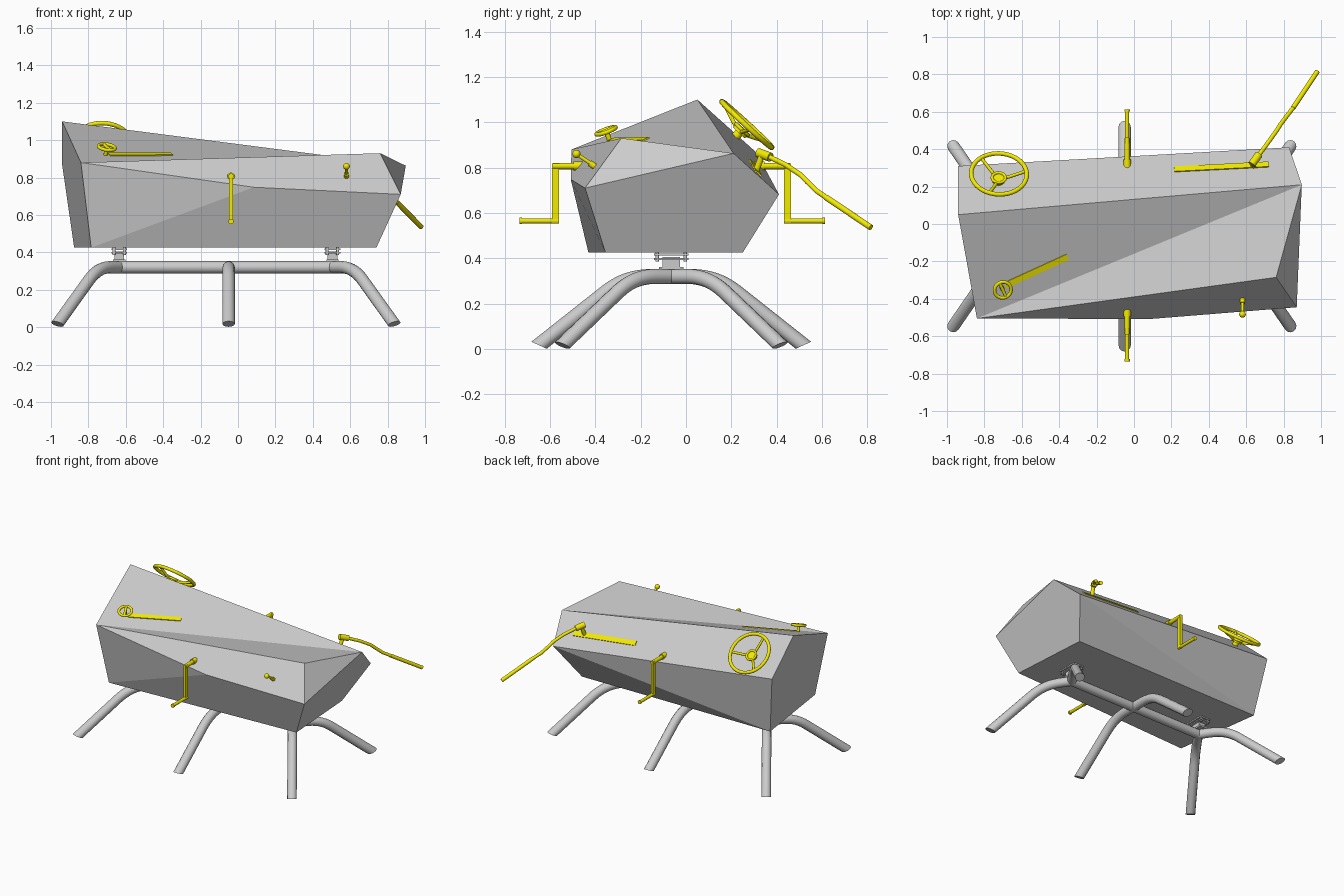
import bpy, bmesh
from math import radians, cos, sin
from mathutils import Vector, Matrix

if "Cube" in bpy.data.objects:
    bpy.data.objects.remove(bpy.data.objects["Cube"])

yellow = bpy.data.materials.new("yellow")
yellow.diffuse_color = (0.9, 0.83, 0.0, 1)
yellow.use_nodes = True
yellow.node_tree.nodes["Principled BSDF"].inputs["Base Color"].default_value = yellow.diffuse_color


def add(name, me, mat=None, smooth=True):
    ob = bpy.data.objects.new(name, me)
    bpy.context.collection.objects.link(ob)
    if mat:
        me.materials.append(mat)
    if smooth:
        me.shade_smooth()
        me.set_sharp_from_angle(angle=radians(35))
    return ob


def from_bm(name, bm, mat=None, smooth=True):
    me = bpy.data.meshes.new(name)
    bm.to_mesh(me)
    bm.free()
    return add(name, me, mat, smooth)


def tube_mesh(pts, r, cyclic=False):
    cu = bpy.data.curves.new("path", 'CURVE')
    cu.dimensions = '3D'
    cu.bevel_depth = r
    cu.bevel_resolution = 4
    cu.use_fill_caps = True
    sp = cu.splines.new('POLY')
    sp.points.add(len(pts) - 1)
    for p, co in zip(sp.points, pts):
        p.co = (*co, 1)
    sp.use_cyclic_u = cyclic
    tmp = bpy.data.objects.new("path", cu)
    bpy.context.collection.objects.link(tmp)
    dg = bpy.context.evaluated_depsgraph_get()
    me = bpy.data.meshes.new_from_object(tmp.evaluated_get(dg))
    bpy.data.objects.remove(tmp)
    bpy.data.curves.remove(cu)
    return me


def tube(name, pts, r, mat=None, cyclic=False):
    return add(name, tube_mesh(pts, r, cyclic), mat)


def box(name, center, size, mat=None, rot=None):
    bm = bmesh.new()
    m = Matrix.Translation(center) @ (rot or Matrix()) @ Matrix.Diagonal((*size, 1))
    bmesh.ops.create_cube(bm, size=1, matrix=m)
    return from_bm(name, bm, mat, False)


def ball(name, co, r, mat):
    bm = bmesh.new()
    bmesh.ops.create_uvsphere(bm, u_segments=16, v_segments=10, radius=r,
                              matrix=Matrix.Translation(co))
    return from_bm(name, bm, mat)


def frame(xdir, n):
    """Rotation with z along n and x close to xdir."""
    y = n.cross(xdir).normalized()
    return Matrix((y.cross(n), y, n)).transposed().to_4x4()


# faceted body
V = {'A': (-.94, .05, 1.10), 'B': (-.84, -.505, .88), 'C': (.76, -.285, .93),
     'D': (.897, .21, .863), 'E': (.87, -.445, .71), 'F': (.085, -.508, .748),
     'G': (-.785, -.43, .425), 'H': (.74, -.355, .425), 'I': (-.876, .24, .425),
     'J': (.70, .25, .425), 'K': (-.94, .31, .867), 'L': (.83, .41, .682)}
V = {k: Vector(v) for k, v in V.items()}
bm = bmesh.new()
bv = {k: bm.verts.new(v) for k, v in V.items()}
for f in "ABD BCD CED AKLD BFEC BGF FGHE EHJLD KIL LIJ ABGIK GIJH".split():
    bm.faces.new([bv[c] for c in f])
bmesh.ops.recalc_face_normals(bm, faces=bm.faces)
from_bm("body", bm, None, False)


def plane(a, b, c):
    """Upward normal of a body face and a lookup of its points by x, y."""
    n = (V[b] - V[a]).cross(V[c] - V[a]).normalized()
    n = n if n.z > 0 else -n
    o = V[a]
    return n, lambda x, y: Vector((x, y, o.z - (n.x * (x - o.x) + n.y * (y - o.y)) / n.z))


back_n, back = plane('A', 'D', 'L')
top_n, top = plane('A', 'B', 'D')

# stand: long bar and six bent legs with angled feet
CX, CY, BZ, R = -.065, -.065, .32, .033
tube("stand_bar", [(CX - .57, CY, BZ), (CX + .57, CY, BZ)], R)
ends = {"left": -.57, "middle": .015, "right": .57}
for end, dx in ends.items():
    for side, s in (("front", -1), ("back", 1)):
        d = Vector((0, s, 0))
        if end != "middle":
            d = Vector((.33 * (1 if dx > 0 else -1), .48 * s, 0)).normalized()
        prof = [(0, BZ)]
        p0, p1, p2 = Vector((.09, BZ)), Vector((.2, BZ)), Vector((.287, .251))
        for i in range(9):
            t = i / 8
            prof.append(p0 * (1 - t) ** 2 + p1 * 2 * t * (1 - t) + p2 * t * t)
        prof.append((.674, -.055))
        o = Vector((CX + dx, CY, 0))
        me = tube_mesh([o + d * r + Vector((0, 0, z)) for r, z in prof], R)
        bm = bmesh.new()
        bm.from_mesh(me)
        bmesh.ops.remove_doubles(bm, verts=bm.verts, dist=1e-5)
        cut = bmesh.ops.bisect_plane(bm, geom=bm.verts[:] + bm.edges[:] + bm.faces[:],
                                     plane_co=o + d * .585 + Vector((0, 0, .018)),
                                     plane_no=d * -.45 + Vector((0, 0, 1)), clear_inner=True)
        bmesh.ops.holes_fill(bm, edges=[e for e in cut['geom_cut']
                                        if isinstance(e, bmesh.types.BMEdge)])
        from_bm(f"{side}_{end}_leg", bm)

# mounts between bar and body
for end in ("left", "right"):
    x = CX + ends[end]
    box(f"{end}_mount_base", (x, CY, .357), (.065, .11, .012))
    box(f"{end}_mount_neck", (x, CY, .38), (.052, .075, .05))
    for i, z in enumerate((.398, .417)):
        box(f"{end}_mount_plate_{i}", (x, CY, z), (.085, .15, .009))
    for i in range(4):
        bx, by = x + (.028 if i % 2 else -.028), CY + (.062 if i // 2 else -.062)
        tube(f"{end}_mount_bolt_{i}", [(bx, by, .386), (bx, by, .426)], .008)


def ring(center, n, r, count):
    m = Matrix.Translation(center) @ frame(Vector((1, 0, 0)), n)
    return [m @ Vector((r * cos(6.283185 * i / count), r * sin(6.283185 * i / count), 0))
            for i in range(count)]


# steering wheel on the back slope
wc = Vector((-.722, .268, .99))
tube("wheel_rim", ring(wc, back_n, .149, 40), .012, yellow, True)
hub = wc - back_n * .042
tube("wheel_column", [hub, wc - back_n * .085], .02, yellow)
tube("wheel_hub", [hub - back_n * .008, hub + back_n * .01], .036, yellow)
tube("wheel_hub_ring", ring(hub + back_n * .012, back_n, .036, 24), .008, yellow, True)
m = frame(Vector((1, 0, 0)), back_n)
for i in range(3):
    a = radians(10 + 120 * i)
    u = m @ Vector((cos(a), sin(a), 0))
    tube(f"wheel_spoke_{i}", [hub + u * .02, hub + u * .06 + back_n * .012, wc + u * .149],
         .009, yellow)

# dial with crossbar and slot on the top slope
dc = top(-.708, -.337) + top_n * .045
slot_dir = top(-.355, -.175) - top(-.708, -.337)
tube("dial_rim", ring(dc, top_n, .045, 28), .0095, yellow, True)
u = top_n.cross(slot_dir).normalized()
tube("dial_crossbar", [dc - u * .045, dc + u * .045], .009, yellow)
tube("dial_stem", [dc, dc - top_n * .06], .011, yellow)


def slot(name, a, b, n, w):
    box(name, (a + b) / 2, ((b - a).length, w, .012), yellow, frame((b - a).normalized(), n))


slot("dial_slot", top(-.69, -.328), top(-.355, -.175), top_n, .034)
slot("lever_slot", back(.216, .291), back(.72, .317), back_n, .036)

# long bent lever
tube("lever_stub", [(.635, .305, .775), (.647, .337, .86)], .014, yellow)
tube("lever_collar", [(.63, .318, .866), (.668, .372, .846)], .021, yellow)
tube("lever_arm", [(.65, .345, .858), (.72, .44, .812), (.765, .503, .77), (.785, .535, .738),
                   (.815, .575, .698), (.85, .62, .667), (.978, .812, .538)], .0115, yellow)
tube("lever_grip", [(.85, .62, .667), (.98, .815, .536)], .0135, yellow)

# cranks on both sides
for side, s, root, arm, tip in (("front", -1, -.44, -.575, -.735), ("back", 1, .29, .447, .613)):
    x = -.037
    tube(f"{side}_crank_axle", [(x, root, .807), (x, arm + s * .012, .807)], .0145, yellow)
    tube(f"{side}_crank_collar", [(x, root, .807), (x, root + s * .055, .807)], .02, yellow)
    box(f"{side}_crank_arm", (x, arm, .687), (.02, .03, .262), yellow)
    tube(f"{side}_crank_handle", [(x, arm - s * .015, .565), (x, tip, .565)], .0115, yellow)
    tube(f"{side}_crank_cap", [(x, tip - s * .012, .565), (x, tip, .565)], .0145, yellow)

# small knob on the front
tube("knob_base", [(.58, -.395, .80), (.58, -.425, .82)], .014, yellow)
tube("knob_stem", [(.58, -.40, .805), (.58, -.483, .86)], .008, yellow)
ball("knob_ball", (.58, -.483, .86), .018, yellow)
